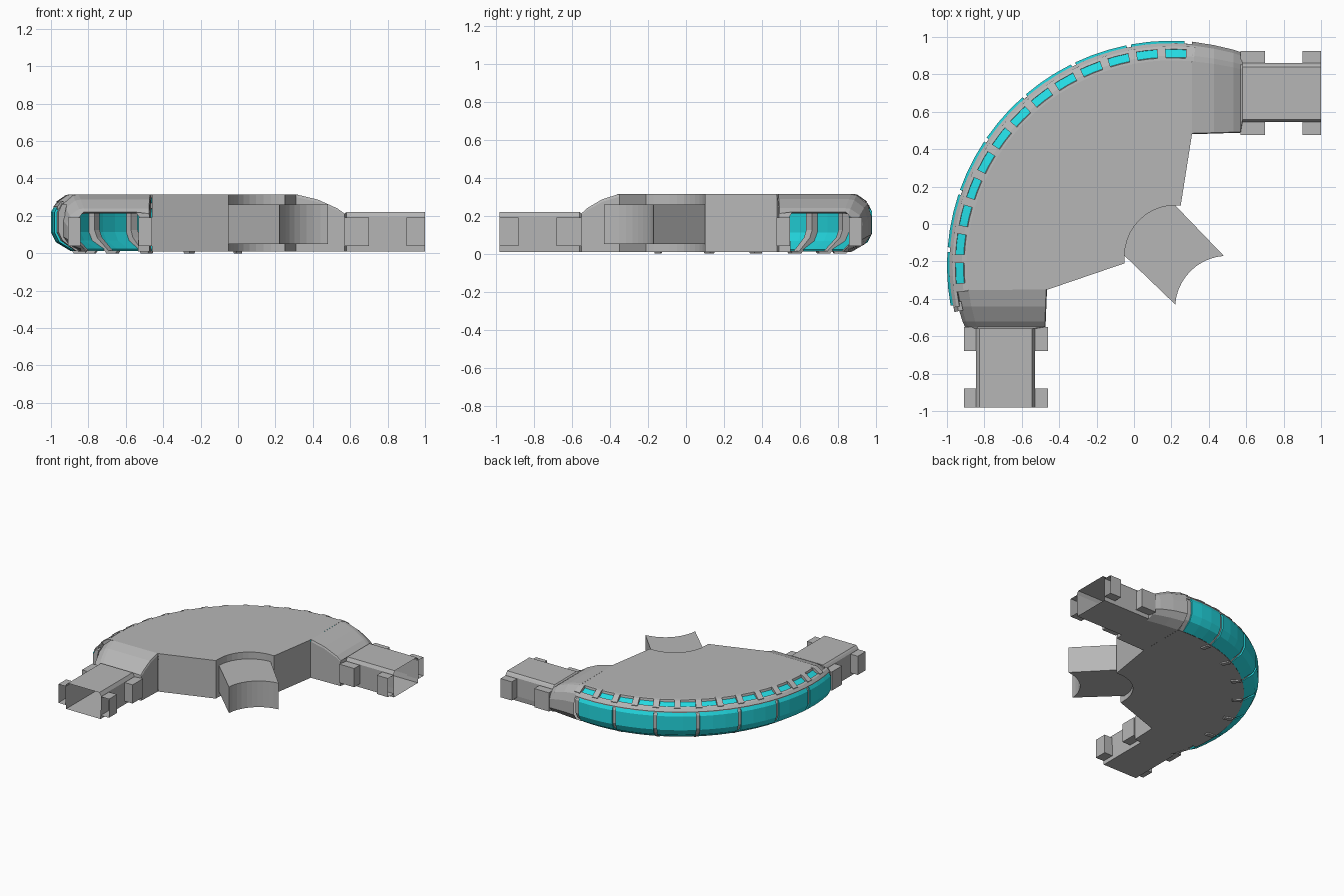
import bpy, bmesh, math

if "Cube" in bpy.data.objects:
    bpy.data.objects.remove(bpy.data.objects["Cube"])

CX, CY = 0.2, -0.22            # centre of the curved window wall
A0, A1 = 191.0, 86.0           # angular span of the large windows
TOP, FLOOR = 0.315, 0.01


def material(name, rgb):
    m = bpy.data.materials.new(name)
    m.diffuse_color = (*rgb, 1)
    m.use_nodes = True
    m.node_tree.nodes["Principled BSDF"].inputs["Base Color"].default_value = m.diffuse_color
    return m


GREY = material("hull_grey", (0.47, 0.47, 0.47))
CYAN = material("window_cyan", (0.017, 0.70, 0.76))


def make(name, verts, faces, mat):
    me = bpy.data.meshes.new(name)
    me.from_pydata(verts, [], faces)
    bm = bmesh.new()
    bm.from_mesh(me)
    bmesh.ops.remove_doubles(bm, verts=bm.verts, dist=0.0002)
    bmesh.ops.recalc_face_normals(bm, faces=bm.faces)
    bm.to_mesh(me)
    bm.free()
    me.materials.append(mat)
    ob = bpy.data.objects.new(name, me)
    bpy.context.collection.objects.link(ob)
    return ob


def loft(name, rings, mat, closed=True, caps=False):
    n = len(rings[0])
    verts = [p for r in rings for p in r]
    faces = []
    for i in range(len(rings) - 1):
        for j in range(n if closed else n - 1):
            k = (j + 1) % n
            faces.append((i * n + j, i * n + k, (i + 1) * n + k, (i + 1) * n + j))
    if caps:
        faces += [tuple(range(n)), tuple(range((len(rings) - 1) * n, len(rings) * n))]
    return make(name, verts, faces, mat)


def polar(r, deg, z, cx=CX, cy=CY):
    a = math.radians(deg)
    return (cx + r * math.cos(a), cy + r * math.sin(a), z)


def revolve(name, profile, a, b, steps, mat, closed=False):
    rings = [[polar(r, a + (b - a) * i / steps, z) for r, z in profile]
             for i in range(steps + 1)]
    return loft(name, rings, mat, closed, closed)


def arc(cx, cy, r, a, b, steps):
    return [polar(r, a + (b - a) * i / steps, 0, cx, cy)[:2] for i in range(steps + 1)]


# Main hull: deck, floor and the straight and notched inner walls
notch = arc(0.22, -0.17, 0.27, 90, 180, 10)
inner = [(0.31, 0.48), (0.25, 0.10)] + notch + [(-0.05, -0.21), (-0.46, -0.35)]
outer = arc(CX, CY, 1.095, 187, 84.3, 26)
outline = inner + outer
n = len(outline)
make("deck", [(x, y, TOP) for x, y in outline], [tuple(range(n))], GREY)
make("floor", [(x, y, FLOOR) for x, y in outline], [tuple(range(n))], GREY)
loft("inner_wall", [[(x, y, z) for x, y in inner] for z in (FLOOR, TOP)], GREY, False)

# Docking stub in the notch
stub = notch + arc(0.50, -0.45, 0.28, 176, 94, 10)
loft("docking_stub", [[(x, y, z) for x, y in stub] for z in (0.05, 0.26)], GREY, True, True)

# Large curved windows with ribs between them
shell = [(1.18, 0.258), (1.20, 0.22), (1.20, 0.11), (1.175, 0.06), (1.095, 0.012)]
rib = [(1.165, 0.265), (1.187, 0.22), (1.187, 0.115), (1.165, 0.068), (1.09, 0.012),
       (1.06, 0.012), (1.135, 0.085), (1.15, 0.125), (1.15, 0.22), (1.14, 0.26)]
pitch = (A1 - A0) / 7
for i in range(8):
    a = A0 + pitch * i
    revolve("window_rib", rib, a - 1.2, a + 1.2, 1, GREY, True)
    foot = [(1.02, 0), (1.08, 0), (1.09, 0.014), (1.01, 0.014)]
    if 0 < i < 7:
        revolve("rib_foot", foot, a - 0.9, a + 0.9, 1, GREY, True)
    if i < 7:
        w = revolve("large_window", shell, a - 0.6, a + pitch + 0.6, 3, CYAN)
        s = w.modifiers.new("thickness", 'SOLIDIFY')
        s.thickness = 0.012

# Rails above and below the skylight band
revolve("upper_rail", [(1.085, TOP), (1.108, 0.312), (1.112, 0.295), (1.09, 0.295)],
        187, 84.3, 26, GREY, True)
revolve("lower_rail", [(1.155, 0.279), (1.17, 0.272), (1.187, 0.25), (1.187, 0.235),
                       (1.15, 0.24)], A0, 84.6, 26, GREY, True)

# Skylight band split into small panes by mullions
revolve("skylight_panes", [(1.10, 0.297), (1.165, 0.264)], 187, 84.3, 26, CYAN)
bar = [(1.095, TOP), (1.12, 0.312), (1.172, 0.276), (1.165, 0.255), (1.10, 0.285)]
for i in range(14):
    a = 84.9 + 7.78 * i
    revolve("skylight_mullion", bar, a - 1.15, a + 1.15, 1, GREY, True)

# Corridor arms, described along u (length) and v (across, outward)
body_sec = [(0.48, 0.01), (0.48, 0.30), (0.485, 0.315), (0.87, 0.315), (0.90, 0.31),
            (0.955, 0.265), (0.975, 0.20), (0.975, 0.10), (0.94, 0.05), (0.87, 0.01)]
arm_sec = [(0.55, 0.01), (0.545, 0.195), (0.56, 0.22), (0.84, 0.22), (0.85, 0.21),
           (0.86, 0.195), (0.86, 0.15), (0.86, 0.10), (0.86, 0.05), (0.855, 0.01)]


def right_arm(u, v, z):
    return (u, v, z)


def front_arm(u, v, z):
    return (0.015 - v, 0.02 - u, z)


for place, start in ((right_arm, 0.31), (front_arm, 0.37)):
    rings = []
    for t, top, s in ((0, 0.315, 1), (0.45, 0.287, 0.955), (0.85, 0.24, 0.9), (1, 0.212, 0.87)):
        u = start + (0.57 - start) * t
        k = (top - 0.01) / 0.305
        rings.append([place(u, 0.48 + 0.008 * t + (v - 0.48) * s, 0.01 + (z - 0.01) * k)
                      for v, z in body_sec])
    for u in (0.58, 1.0):
        rings.append([place(u, v, z) for v, z in arm_sec])
    loft("corridor_arm", rings, GREY)

    # Clamp blocks at both ends of each arm side; those at the tip are open
    for v0, v1 in ((0.475, 0.548), (0.857, 0.925)):
        for u0, u1, tip in ((0.57, 0.70, False), (0.90, 1.0, True)):
            ring = [(v0, 0.04), (v1, 0.04), (v1, 0.19), (v0, 0.19)]
            verts = [place(u, v, z) for u in (u0, u1) for v, z in ring]
            faces = [(j, (j + 1) % 4, (j + 1) % 4 + 4, j + 4) for j in range(4)]
            faces.append((0, 1, 2, 3))
            if not tip:
                faces.append((4, 5, 6, 7))
            make("clamp_block", verts, faces, GREY)
